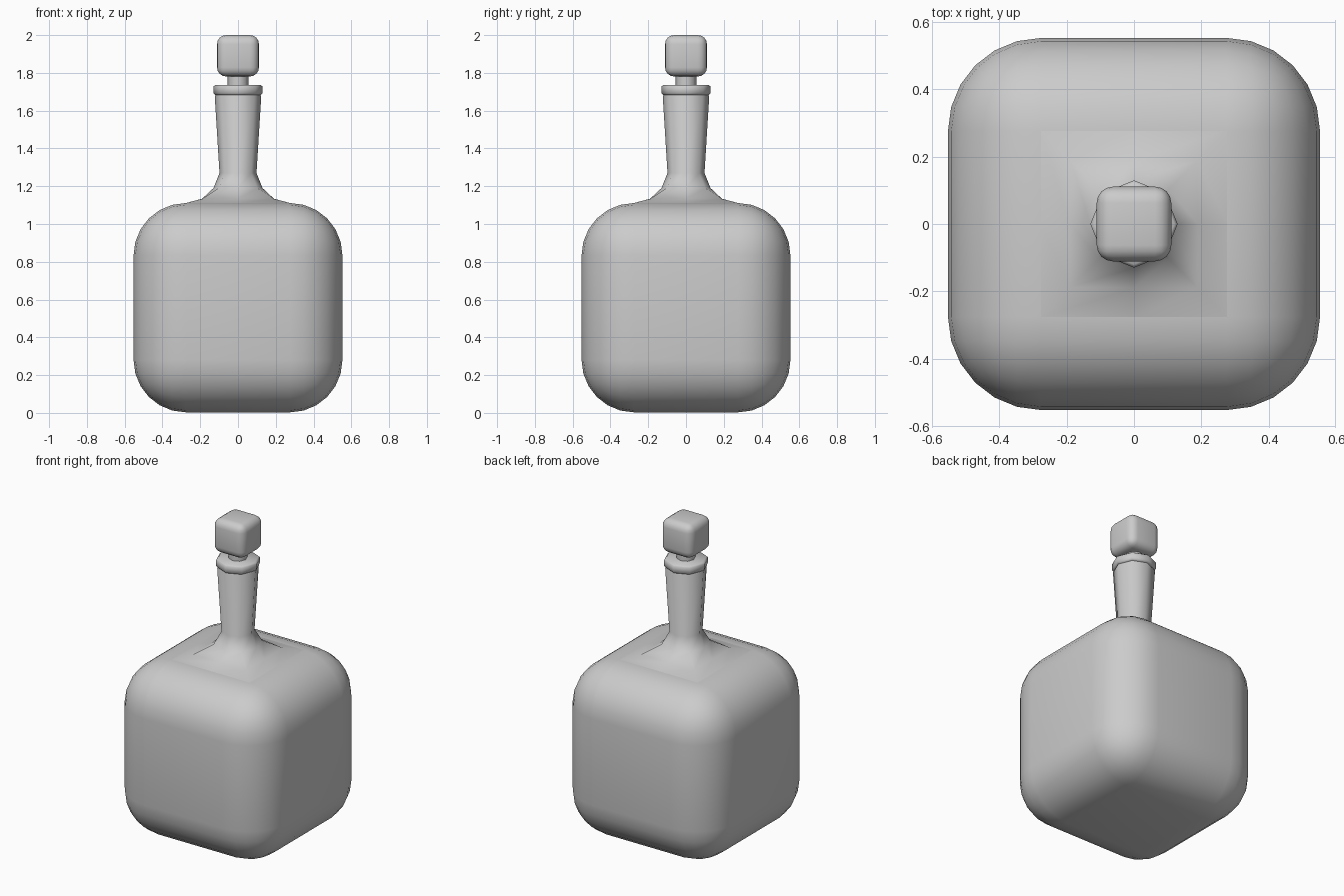
import bpy, bmesh
from math import cos, sin, pi, radians

if "Cube" in bpy.data.objects:
    bpy.data.objects.remove(bpy.data.objects["Cube"])


def finish(name, bm, bevel=0, segments=1, smooth=50):
    bmesh.ops.recalc_face_normals(bm, faces=bm.faces)
    me = bpy.data.meshes.new(name)
    bm.to_mesh(me)
    bm.free()
    ob = bpy.data.objects.new(name, me)
    bpy.context.collection.objects.link(ob)
    bpy.ops.object.select_all(action='DESELECT')
    ob.select_set(True)
    bpy.context.view_layer.objects.active = ob
    if bevel:
        m = ob.modifiers.new("round", 'BEVEL')
        m.width = bevel
        m.segments = segments
        m.limit_method = 'NONE'
        bpy.ops.object.modifier_apply(modifier=m.name)
    bpy.ops.object.shade_smooth_by_angle(angle=radians(smooth))
    return ob


def rounded_box(name, width, z0, z1, bevel, segments):
    bm = bmesh.new()
    bmesh.ops.create_cube(bm, size=1)
    for v in bm.verts:
        v.co.x *= width
        v.co.y *= width
        v.co.z = z0 if v.co.z < 0 else z1
    return finish(name, bm, bevel, segments)


def loft(name, rings):
    """Eight-sided loft; each ring is (axis radius, diagonal radius, z)."""
    bm = bmesh.new()
    loops = []
    for ra, rd, z in rings:
        loops.append([bm.verts.new(((rd if k % 2 else ra) * cos(k * pi / 4),
                                    (rd if k % 2 else ra) * sin(k * pi / 4), z))
                      for k in range(8)])
    for a, b in zip(loops, loops[1:]):
        for k in range(8):
            j = (k + 1) % 8
            bm.faces.new((a[k], a[j], b[j], b[k]))
    bm.faces.new(loops[0])
    bm.faces.new(loops[-1])
    return finish(name, bm)


# Cube-shaped bottle body
rounded_box("body", 1.106, 0.003, 1.111, 0.277, 6)

# Neck: square foot on the body top flowing into an octagonal tube
loft("neck", [(0.28, 0.396, 1.110), (0.19, 0.265, 1.134), (0.13, 0.145, 1.19),
              (0.098, 0.098, 1.27), (0.123, 0.123, 1.675), (0.115, 0.115, 1.69)])

# Octagonal lip around the mouth
loft("lip", [(r, r, z) for r, z in ((0.12, 1.682), (0.13, 1.692),
                                    (0.13, 1.728), (0.12, 1.737))])

# Stopper: stem and rounded cube knob
loft("stopper_stem", [(0.055, 0.055, 1.70), (0.055, 0.055, 1.80)])
rounded_box("stopper_knob", 0.222, 1.781, 2.0, 0.048, 4)
